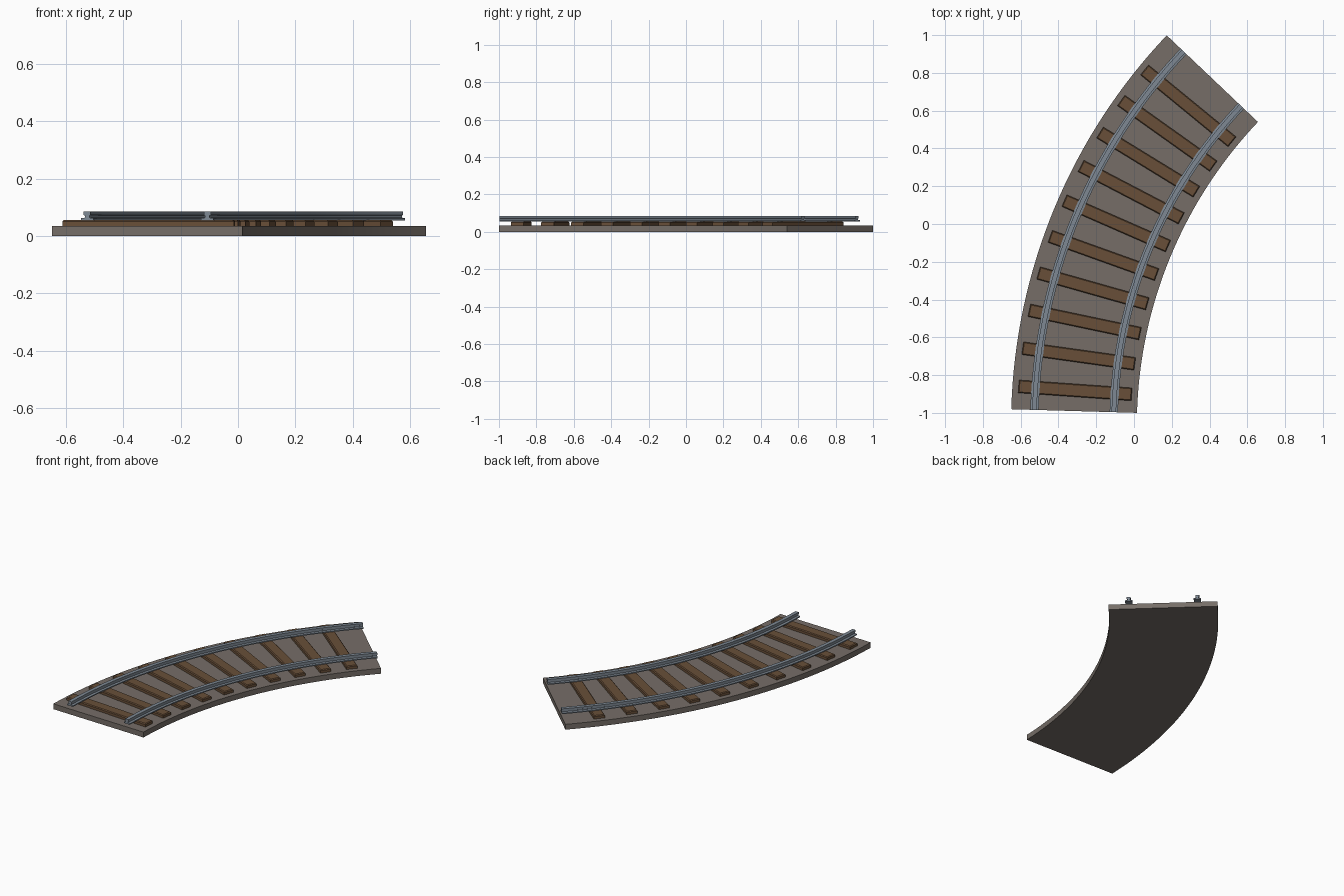
import bpy
import bmesh
from math import radians, sin, cos
from mathutils import Matrix, Vector

if "Cube" in bpy.data.objects:
    bpy.data.objects.remove(bpy.data.objects["Cube"])

# Shared arc of the curved track
CENTRE = Vector((2.35, -1.067, 0))
MID_R = 2.668
START, END = 1.65, 43.5
STEPS = 32


def material(name, rgb):
    mat = bpy.data.materials.new(name)
    mat.use_nodes = True
    mat.diffuse_color = (*rgb, 1)
    mat.node_tree.nodes["Principled BSDF"].inputs["Base Color"].default_value = (*rgb, 1)
    return mat


def add_object(name, bm, mat):
    bmesh.ops.recalc_face_normals(bm, faces=bm.faces)
    mesh = bpy.data.meshes.new(name)
    bm.to_mesh(mesh)
    bm.free()
    mesh.materials.append(mat)
    obj = bpy.data.objects.new(name, mesh)
    bpy.context.collection.objects.link(obj)
    return obj


def on_arc(radius, degrees, z):
    a = radians(degrees)
    return CENTRE + Vector((-radius * cos(a), radius * sin(a), z))


def sweep(name, radius, profile, mat):
    """Sweep a closed (offset, height) profile along the track arc."""
    bm = bmesh.new()
    rings = []
    for i in range(STEPS + 1):
        angle = START + (END - START) * i / STEPS
        rings.append([bm.verts.new(on_arc(radius + u, angle, z)) for u, z in profile])
    n = len(profile)
    for a, b in zip(rings, rings[1:]):
        for j in range(n):
            k = (j + 1) % n
            bm.faces.new((a[j], a[k], b[k], b[j]))
    bm.faces.new(rings[0])
    bm.faces.new(rings[-1][::-1])
    obj = add_object(name, bm, mat)
    bpy.ops.object.select_all(action="DESELECT")
    obj.select_set(True)
    bpy.context.view_layer.objects.active = obj
    bpy.ops.object.shade_smooth_by_angle(angle=radians(30))
    return obj


gravel = material("warm grey gravel", (0.18, 0.155, 0.137))
wood = material("brown wood", (0.14, 0.078, 0.040))
steel = material("blue grey steel", (0.21, 0.25, 0.295))

# Curved gravel bed
bed = [(-0.333, 0), (0.333, 0), (0.333, 0.035), (-0.333, 0.035)]
sweep("track_bed", MID_R, bed, gravel)

# Wooden sleepers, each lying along a radius
for i in range(10):
    angle = 4.0 + 3.93 * i
    bm = bmesh.new()
    bmesh.ops.create_cube(bm, size=1, matrix=Matrix.Diagonal((0.6, 0.068, 0.022, 1)))
    rim = [e for e in bm.edges if all(v.co.z > 0 for v in e.verts)]
    bmesh.ops.bevel(bm, geom=rim, offset=0.005, segments=1, affect="EDGES")
    sleeper = add_object(f"sleeper_{i + 1}", bm, wood)
    sleeper.location = on_arc(MID_R, angle, 0.045)
    sleeper.rotation_euler.z = -radians(angle)

# Steel rails: wide foot, slim web, square head
half = [(0.022, 0.055), (0.022, 0.062), (0.008, 0.064),
        (0.008, 0.071), (0.012, 0.073), (0.012, 0.085)]
rail = half + [(-u, z) for u, z in reversed(half)]
for name, offset in (("outer_rail", 0.21), ("inner_rail", -0.21)):
    sweep(name, MID_R + offset, rail, steel)
